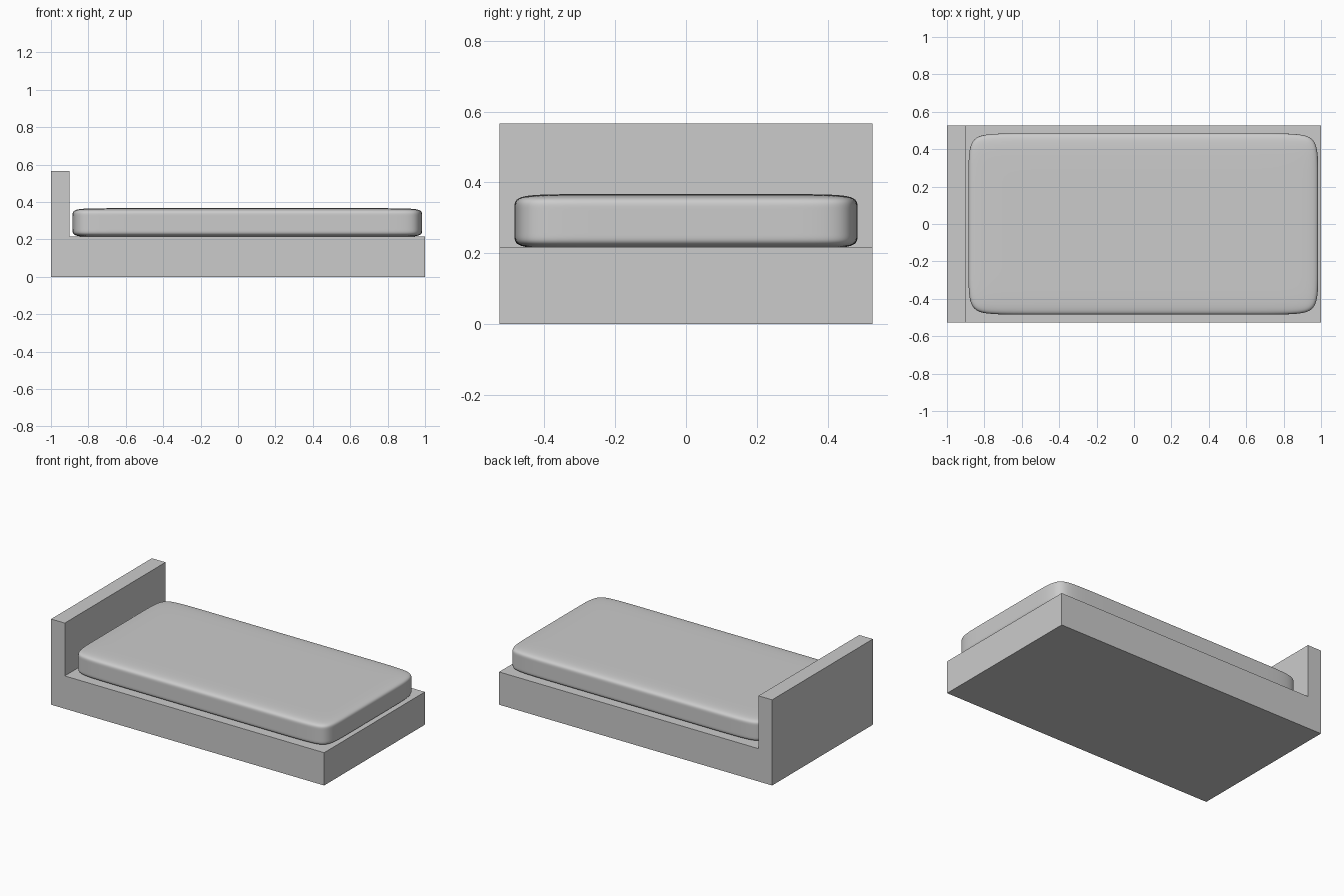
import bpy, bmesh

if "Cube" in bpy.data.objects:
    bpy.data.objects.remove(bpy.data.objects["Cube"])


def add_object(name, bm):
    bmesh.ops.recalc_face_normals(bm, faces=bm.faces)
    mesh = bpy.data.meshes.new(name)
    bm.to_mesh(mesh)
    bm.free()
    obj = bpy.data.objects.new(name, mesh)
    bpy.context.collection.objects.link(obj)
    return obj


# Bed frame: L-shaped side profile (base and headboard) extruded across the width
W = 0.527
profile = [(-1, 0), (1, 0), (1, 0.217), (-0.9, 0.217), (-0.9, 0.567), (-1, 0.567)]
bm = bmesh.new()
side = bm.faces.new([bm.verts.new((x, -W, z)) for x, z in profile])
ext = bmesh.ops.extrude_face_region(bm, geom=[side], use_keep_orig=True)
bmesh.ops.translate(bm, vec=(0, 2 * W, 0),
                    verts=[g for g in ext["geom"] if isinstance(g, bmesh.types.BMVert)])
add_object("bed_frame", bm)

# Mattress: box with support loops, softened by subdivision
lo, hi = (-0.885, -0.485, 0.212), (0.985, 0.485, 0.367)
inset = (0.2, 0.19, 0.035)
bm = bmesh.new()
bmesh.ops.create_cube(bm, size=1)
for v in bm.verts:
    v.co = [hi[i] if v.co[i] > 0 else lo[i] for i in range(3)]
for i in range(3):
    normal = [float(i == k) for k in range(3)]
    for c in (lo[i] + inset[i], hi[i] - inset[i]):
        bmesh.ops.bisect_plane(bm, geom=bm.verts[:] + bm.edges[:] + bm.faces[:],
                               plane_co=[n * c for n in normal], plane_no=normal)
mattress = add_object("mattress", bm)
for p in mattress.data.polygons:
    p.use_smooth = True
sub = mattress.modifiers.new("soften", "SUBSURF")
sub.levels = sub.render_levels = 4
